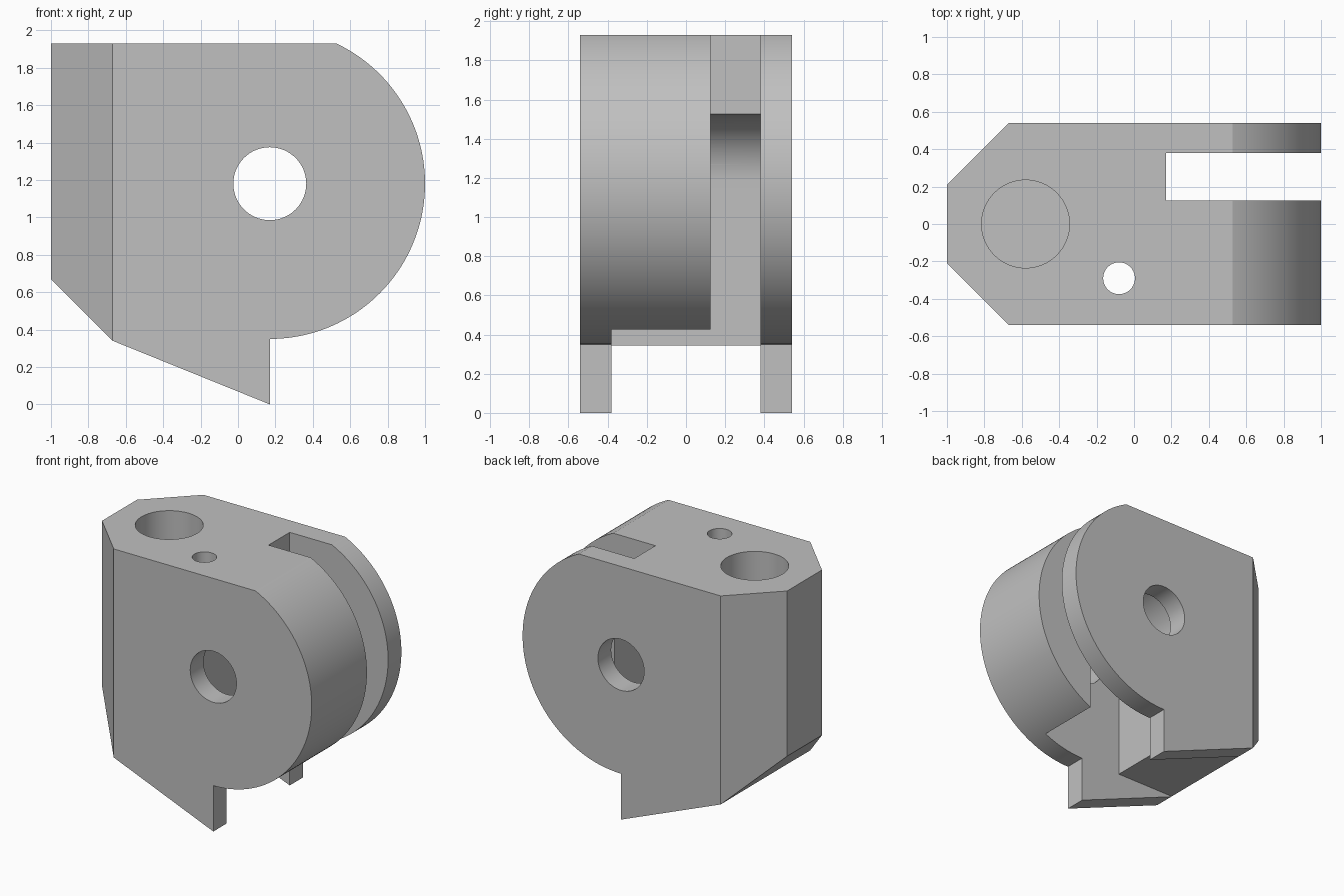
import bpy, bmesh
from math import sin, cos, asin, radians, degrees

if "Cube" in bpy.data.objects:
    bpy.data.objects.remove(bpy.data.objects["Cube"], do_unlink=True)

PIVOT_X, PIVOT_Z = 0.17, 1.18
RADIUS, TOP = 0.83, 1.93
HALF_Y, INNER_Y = 0.54, 0.38


def arc(cx, cy, r, start, end, n):
    """Points along a circular arc, angles in degrees."""
    angles = [radians(start + (end - start) * i / n) for i in range(n + 1)]
    return [(cx + r * cos(a), cy + r * sin(a)) for a in angles]


def prism(name, points, axis, lo, hi):
    """Extrude an outline along y (points are x, z) or z (points are x, y)."""
    def place(p, d):
        return (p[0], d, p[1]) if axis == "y" else (p[0], p[1], d)
    bm = bmesh.new()
    ends = [[bm.verts.new(place(p, d)) for p in points] for d in (lo, hi)]
    for ring in ends:
        bm.faces.new(ring)
    for i in range(len(points)):
        j = (i + 1) % len(points)
        bm.faces.new((ends[0][i], ends[0][j], ends[1][j], ends[1][i]))
    bmesh.ops.recalc_face_normals(bm, faces=bm.faces)
    mesh = bpy.data.meshes.new(name)
    bm.to_mesh(mesh)
    bm.free()
    obj = bpy.data.objects.new(name, mesh)
    bpy.context.collection.objects.link(obj)
    return obj


def box(name, x0, x1, y0, y1, z0, z1):
    return prism(name, [(x0, y0), (x1, y0), (x1, y1), (x0, y1)], "z", z0, z1)


def circle(cx, cy, r, n=64):
    return arc(cx, cy, r, 0, 360, n)[:-1]


def combine(target, tool, operation="DIFFERENCE"):
    """Apply a boolean and discard the tool."""
    tool.hide_render = True
    mod = target.modifiers.new(tool.name, "BOOLEAN")
    mod.operation, mod.solver, mod.object = operation, "EXACT", tool
    bpy.context.view_layer.objects.active = target
    bpy.ops.object.modifier_apply(modifier=mod.name)
    bpy.data.objects.remove(tool, do_unlink=True)


# Side outline: sloped underside, pointed legs, round nose
nose_end = degrees(asin((TOP - PIVOT_Z) / RADIUS))
side = [(-1.2, TOP), (-1.2, 0.87), (-0.67, 0.34), (PIVOT_X, 0)]
side += arc(PIVOT_X, PIVOT_Z, RADIUS, -90, nose_end, 72)
body = prism("pivot_block", side, "y", -0.7, 0.7)

# Plan outline: chamfered rear corners
plan = [(-1, -0.21), (-0.67, -HALF_Y), (1.2, -HALF_Y),
        (1.2, HALF_Y), (-0.67, HALF_Y), (-1, 0.21)]
combine(body, prism("plan_limits", plan, "z", -0.3, 2.3), "INTERSECT")

# Gap between the two legs
combine(body, box("leg_gap", -0.8, 0.4, -INNER_Y, INNER_Y, -0.2, 0.345))

# Round-topped pocket, open at the bottom
pocket = arc(PIVOT_X, PIVOT_Z, 0.345, 0, 180, 48)
pocket += [(PIVOT_X - 0.345, -0.2), (PIVOT_X + 0.345, -0.2)]
combine(body, prism("pocket", pocket, "y", -INNER_Y, INNER_Y))

# Slot through the nose
combine(body, box("nose_slot", PIVOT_X, 1.2, 0.125, INNER_Y, -0.2, 2.2))

# Pivot bore, blind socket and small vertical hole
combine(body, prism("pivot_bore", circle(PIVOT_X, PIVOT_Z, 0.195), "y", -0.8, 0.8))
combine(body, prism("socket", circle(-0.58, 0, 0.235), "z", 0.75, 2.2))
combine(body, prism("pin_hole", circle(-0.08, -0.29, 0.085, 40), "z", 1.0, 2.2))

# Single grey finish
grey = bpy.data.materials.new("plain_grey")
grey.use_nodes = True
colour = (0.53, 0.53, 0.53, 1)
grey.diffuse_color = colour
grey.node_tree.nodes["Principled BSDF"].inputs["Base Color"].default_value = colour
body.data.materials.clear()
body.data.materials.append(grey)
for poly in body.data.polygons:
    poly.material_index = 0

bpy.ops.object.select_all(action="DESELECT")
body.select_set(True)
bpy.context.view_layer.objects.active = body
bpy.ops.object.shade_smooth_by_angle(angle=radians(20))
